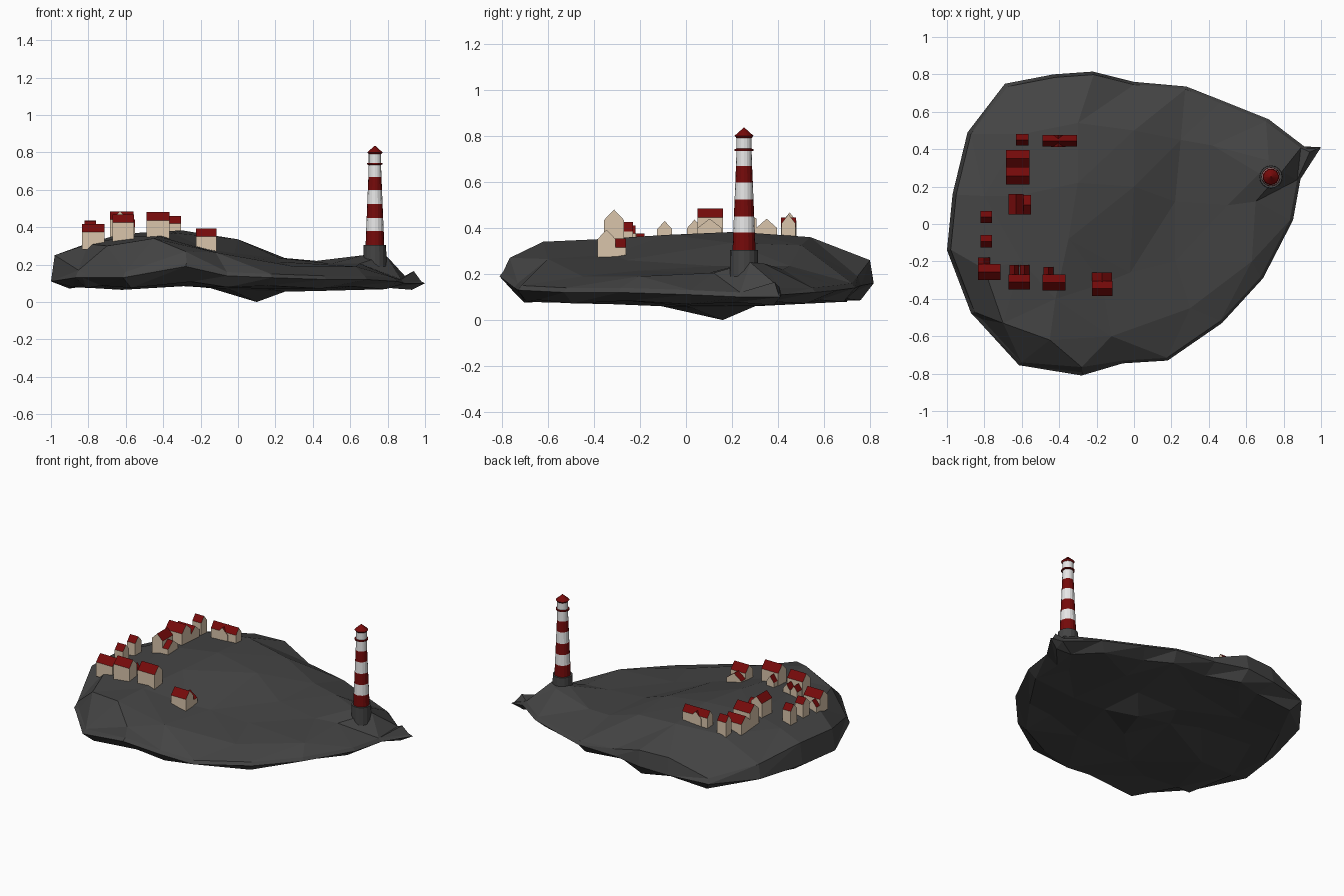
import bpy, bmesh, math
from mathutils.geometry import delaunay_2d_cdt

if "Cube" in bpy.data.objects:
    bpy.data.objects.remove(bpy.data.objects["Cube"])


def material(name, rgb):
    m = bpy.data.materials.new(name)
    m.diffuse_color = (*rgb, 1)
    m.use_nodes = True
    m.node_tree.nodes["Principled BSDF"].inputs["Base Color"].default_value = m.diffuse_color
    return m


ROCK = material("dark rock", (0.058, 0.058, 0.058))
RED = material("deep red", (0.18, 0.003, 0.003))
WHITE = material("white", (0.85, 0.85, 0.85))
CREAM = material("cream wall", (0.70, 0.56, 0.41))


def finish(bm, name, mats):
    mesh = bpy.data.meshes.new(name)
    bm.to_mesh(mesh)
    bm.free()
    for m in mats:
        mesh.materials.append(m)
    ob = bpy.data.objects.new(name, mesh)
    bpy.context.collection.objects.link(ob)
    return ob


# ---- island: shore outline (x, y, waist height, shoulder height)
SHORE = [
    (-.69, .75, .14, .17), (-.43, .80, .15, .26), (-.22, .815, .16, .26),
    (0, .76, .15, .19), (.28, .735, .14, .16), (.47, .66, .13, .15),
    (.72, .56, .12, .14), (.91, .415, .11, .14), (1, .41, .10, .11),
    (.89, .24, .10, .12), (.85, .02, .11, .13), (.69, -.29, .12, .14),
    (.47, -.53, .12, .14), (.18, -.73, .13, .15), (-.06, -.745, .14, .16),
    (-.28, -.81, .19, .21), (-.615, -.755, .13, .16), (-.83, -.52, .13, .15),
    (-.87, -.48, .13, .17), (-1, -.14, .11, .25), (-.97, .16, .12, .26),
    (-.89, .49, .13, .22)]
# hill points on the land
HILLS = [
    (-.28, -.765, .27), (-.45, -.62, .34), (-.12, -.6, .265), (-.7, -.53, .30),
    (-.42, -.4, .35), (-.17, -.32, .285), (-.8, -.24, .31), (-.6, -.2, .35),
    (-.35, -.08, .37), (-.02, -.26, .26), (.22, -.2, .215), (.3, -.45, .19),
    (-.8, .15, .315), (-.62, .15, .365), (-.3, .22, .383), (-.6, .48, .345),
    (-.3, .54, .36), (0, .2, .335), (0, .5, .325), (.22, .12, .235),
    (.25, .45, .235), (.42, .42, .22), (.5, .1, .205), (.63, -.2, .19),
    (.65, .12, .205), (.67, .27, .25), (.72, .34, .245), (.79, .28, .25),
    (.94, .385, .165)]
# points on the underside
KEEL = [
    (.1, .16, 0), (-.62, -.1, .065), (-.5, .4, .105), (-.3, -.4, .085),
    (-.2, .1, .09), (.15, -.35, .07), (.47, 0, .06), (.4, .4, .065),
    (-.05, .5, .09), (.68, .2, .085), (-.05, -.15, .07), (-.4, .15, .11),
    (.25, .02, .055), (.22, .3, .06), (-.1, .28, .07), (-.75, .2, .10),
    (-.5, -.5, .10), (.4, -.3, .10), (-.25, .68, .085)]


def patch(bm, ring, inner):
    """Fill a ring of vertices with triangles through the inner points."""
    verts = ring + [bm.verts.new(p) for p in inner]
    flat = [v.co.xy for v in verts]
    out = delaunay_2d_cdt(flat, [], [list(range(len(ring)))], 1, 1e-5)
    for f in out[2]:
        vs = [verts[out[3][i][0]] for i in f]
        if len(set(vs)) == 3:
            bm.faces.new(vs)


bm = bmesh.new()
top = [bm.verts.new((x * .98, y * .98, s)) for x, y, w, s in SHORE]
waist = [bm.verts.new((x, y, w)) for x, y, w, s in SHORE]
low = [bm.verts.new((x * k, y * k, w * .35 + .03 + .012 * (i % 2)))
       for i, (x, y, w, s) in enumerate(SHORE) for k in [.93 - .05 * (i % 2)]]
n = len(SHORE)
for a, b in ((top, waist), (waist, low)):
    for i in range(n):
        j = (i + 1) % n
        bm.faces.new((a[i], b[i], b[j]))
        bm.faces.new((a[i], b[j], a[j]))
patch(bm, top, HILLS)
patch(bm, low, KEEL)
bmesh.ops.recalc_face_normals(bm, faces=bm.faces)
finish(bm, "island", [ROCK])


# ---- lighthouse: turned profiles (radius, height, colour of the band above)
def lathe(name, cx, cy, profile, mats, sides=16):
    bm = bmesh.new()
    rings = []
    for r, z, _ in profile:
        rings.append([bm.verts.new((cx + r * math.cos(math.tau * k / sides),
                                    cy + r * math.sin(math.tau * k / sides), z))
                      for k in range(sides)])
    for a, b, p in zip(rings, rings[1:], profile):
        for k in range(sides):
            j = (k + 1) % sides
            bm.faces.new((a[k], a[j], b[j], b[k])).material_index = p[2]
    bm.faces.new(rings[0][::-1]).material_index = profile[0][2]
    bm.faces.new(rings[-1]).material_index = profile[-1][2]
    return finish(bm, name, mats)


LX, LY = .732, .252
lathe("lighthouse_base", LX, LY, [(.062, .19, 0), (.06, .305, 0)], [ROCK])
lathe("lighthouse_tower", LX, LY, [
    (.050, .300, 0), (.047, .380, 1), (.044, .450, 0), (.041, .523, 1),
    (.038, .598, 0), (.035, .668, 1), (.033, .733, 0), (.041, .735, 0),
    (.041, .743, 0), (.033, .744, 1), (.033, .790, 0), (.041, .800, 0),
    (.002, .835, 0)], [RED, WHITE])


# ---- houses: gabled blocks (x0, x1, y0, y1, ridge axis, base, eave, ridge)
def gable(bm, x0, x1, y0, y1, axis, base, eave, ridge):
    lo, hi, a, b = (y0, y1, x0, x1) if axis == "x" else (x0, x1, y0, y1)
    prof = [(lo, base), (hi, base), (hi, eave), ((lo + hi) / 2, ridge), (lo, eave)]
    ends = []
    for t in (a, b):
        ends.append([bm.verts.new((t, s, z) if axis == "x" else (s, t, z))
                     for s, z in prof])
    faces = [bm.faces.new(ends[0]), bm.faces.new(ends[1][::-1])]
    for i in range(5):
        j = (i + 1) % 5
        faces.append(bm.faces.new((ends[0][i], ends[1][i], ends[1][j], ends[0][j])))
    bmesh.ops.recalc_face_normals(bm, faces=faces)
    for f in faces:                       # upward faces are roof
        f.material_index = 1 if f.normal.z > .1 else 0


HOUSES = {
    "house_front_a": [(-.835, -.715, -.30, -.215, "x", .28, .375, .418),
                      (-.835, -.77, -.26, -.18, "y", .28, .335, .375)],
    "house_front_b": [(-.67, -.555, -.35, -.27, "x", .32, .425, .468),
                      (-.665, -.615, -.31, -.22, "y", .32, .375, .41),
                      (-.61, -.56, -.31, -.22, "y", .32, .375, .41)],
    "house_front_c": [(-.49, -.365, -.355, -.27, "x", .33, .435, .48),
                      (-.485, -.43, -.31, -.23, "y", .33, .385, .425)],
    "house_front_d": [(-.225, -.115, -.385, -.305, "x", .27, .35, .393),
                      (-.225, -.117, -.34, -.26, "y", .27, .315, .355)],
    "cottage_west_a": [(-.82, -.76, -.125, -.06, "x", .29, .395, .43)],
    "cottage_west_b": [(-.82, -.76, .005, .07, "x", .29, .40, .436)],
    "house_middle": [(-.67, -.59, .05, .16, "y", .33, .445, .485),
                     (-.63, -.55, .05, .155, "x", .33, .40, .44)],
    "house_back_a": [(-.685, -.56, .21, .305, "x", .33, .44, .483),
                     (-.685, -.56, .305, .395, "x", .33, .40, .44)],
    "cottage_back": [(-.63, -.565, .42, .48, "x", .32, .43, .467)],
    "house_back_b": [(-.49, -.305, .415, .475, "x", .33, .42, .46),
                     (-.445, -.365, .413, .477, "y", .33, .405, .445)],
}
for name, blocks in HOUSES.items():
    bm = bmesh.new()
    for blk in blocks:
        gable(bm, *blk)
    finish(bm, name, [CREAM, RED])
